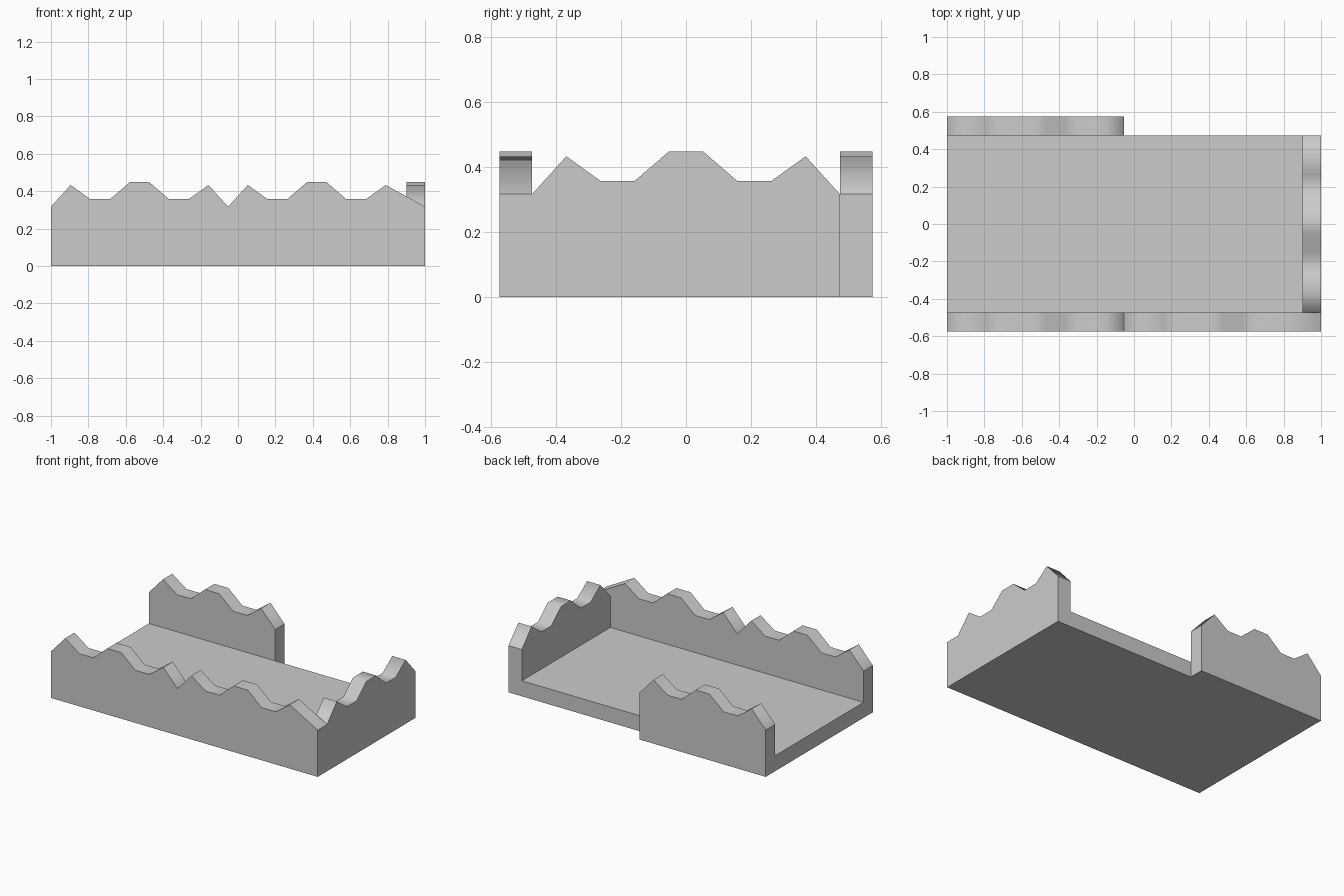
import bpy
import bmesh
from mathutils import Matrix

if "Cube" in bpy.data.objects:
    bpy.data.objects.remove(bpy.data.objects["Cube"])

M = 2 / 19            # one step of the zigzag crest
T = 0.10              # wall thickness
Y = 4.5 * M           # half width of the floor
FLOOR = 0.105

# crest of one wall section: (distance in steps, height)
CREST = [(0, .317), (1, .433), (2, .357), (3, .357), (4, .448),
         (5, .448), (6, .357), (7, .357), (8, .433), (9, .317)]


def wall(name, crest, matrix):
    """Extrude a crest profile (local x, z) by the wall thickness along local y."""
    outline = [(crest[0][0], 0)] + crest + [(crest[-1][0], 0)]
    bm = bmesh.new()
    front = [bm.verts.new((x, 0, z)) for x, z in outline]
    back = [bm.verts.new((x, T, z)) for x, z in outline]
    bm.faces.new(front)
    bm.faces.new(back[::-1])
    n = len(outline)
    for i in range(n):
        j = (i + 1) % n
        f = bm.faces.new((front[i], back[i], back[j], front[j]))
        f.smooth = 1 <= i < n - 2      # only the crest is softly shaded
    bm.transform(matrix)
    bmesh.ops.recalc_face_normals(bm, faces=bm.faces)
    mesh = bpy.data.meshes.new(name)
    bm.to_mesh(mesh)
    bm.free()
    obj = bpy.data.objects.new(name, mesh)
    bpy.context.collection.objects.link(obj)
    return obj


section = [(d * M, z) for d, z in CREST]
# corner section: last slope runs on over the corner
corner = section[:-1] + [(10 * M, .317)]

# front wall in two sections
wall("front_wall_left", section, Matrix.Translation((-1, -Y - T, 0)))
wall("front_wall_right", corner, Matrix.Translation((-1 + 9 * M, -Y - T, 0)))

# back wall covers the left half only
wall("back_wall", section, Matrix.Translation((-1, Y, 0)))

# right wall, turned to run along y
wall("right_wall", section,
     Matrix.Translation((1, -Y, 0)) @ Matrix.Rotation(1.5707963, 4, 'Z'))

# floor slab
bpy.ops.mesh.primitive_cube_add(size=1, location=(-T / 2, 0, FLOOR / 2))
floor = bpy.context.object
floor.name = "floor"
floor.scale = (2 - T, 2 * Y, FLOOR)
bpy.ops.object.transform_apply(location=False, rotation=False, scale=True)
